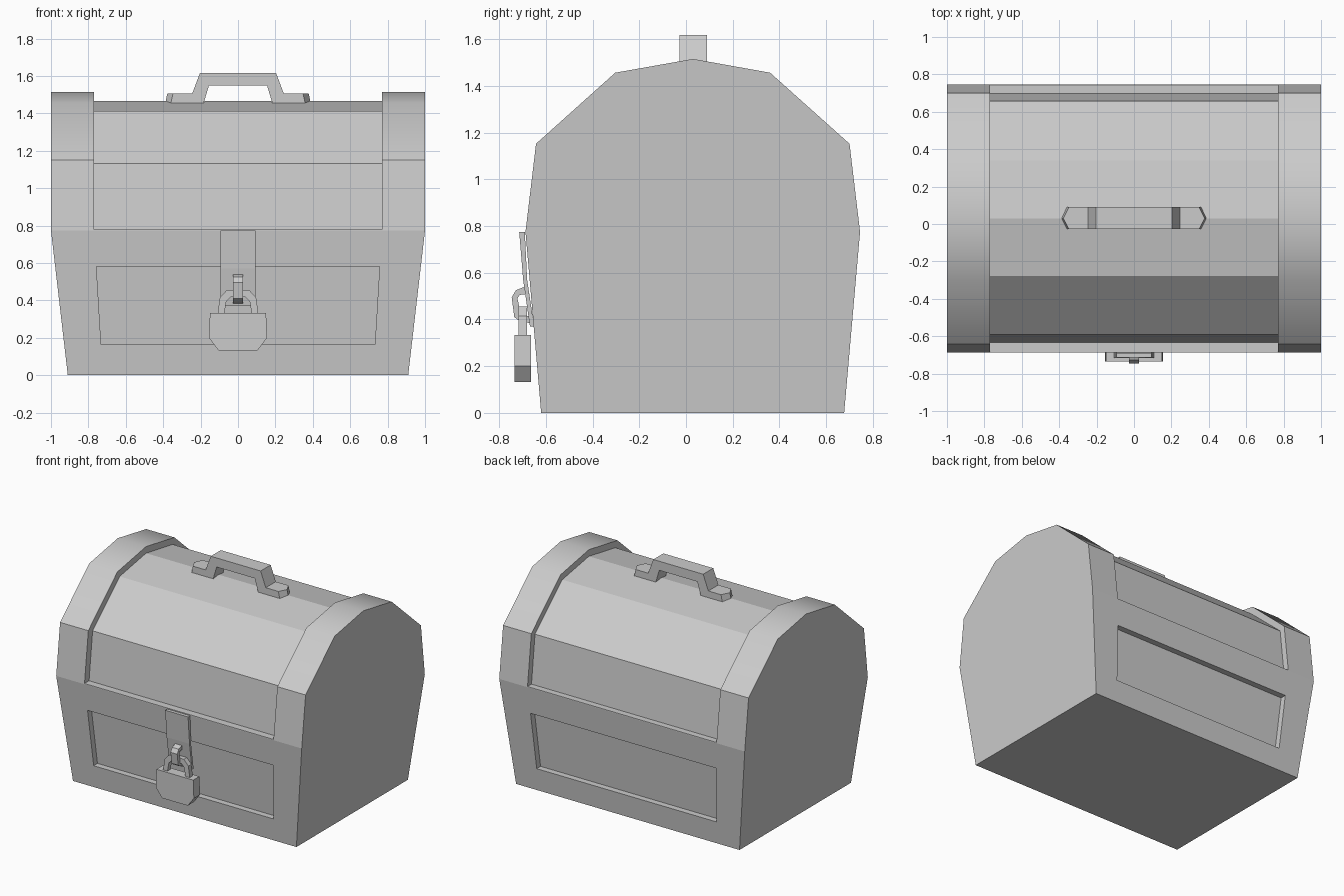
import bpy, bmesh

if "Cube" in bpy.data.objects:
    bpy.data.objects.remove(bpy.data.objects["Cube"])


def loft(name, sections):
    """Solid through a list of matching closed 3D outlines."""
    bm = bmesh.new()
    rings = [[bm.verts.new(p) for p in s] for s in sections]
    n = len(rings[0])
    for a, b in zip(rings, rings[1:]):
        for i in range(n):
            j = (i + 1) % n
            bm.faces.new((a[i], a[j], b[j], b[i]))
    bm.faces.new(rings[0])
    bm.faces.new(rings[-1])
    bmesh.ops.recalc_face_normals(bm, faces=bm.faces[:])
    me = bpy.data.meshes.new(name)
    bm.to_mesh(me)
    bm.free()
    ob = bpy.data.objects.new(name, me)
    bpy.context.collection.objects.link(ob)
    return ob


def prism_x(name, yz, x0, x1):
    return loft(name, [[(x, y, z) for y, z in yz] for x in (x0, x1)])


def prism_y(name, xz, y0, y1):
    return loft(name, [[(x, y, z) for x, z in xz] for y in (y0, y1)])


def mirrored(half):
    """Complete an open half outline (x > 0) with its mirror image."""
    return half + [(-x, z) for x, z in reversed(half)]


# Chest body: barrel-top profile, sides tapering in towards the base
profile = [(-0.62, 0), (-0.687, 0.775), (-0.642, 1.152), (-0.303, 1.456), (0.03, 1.515),
           (0.36, 1.456), (0.70, 1.152), (0.745, 0.775), (0.677, 0)]
body = loft("chest_body", [[(s * (0.91 if z == 0 else 1.0), y, z) for y, z in profile]
                           for s in (-1, 1)])

# Cutter that sinks the lid between the two end rims
lid = [(-0.633, 0.78), (-0.592, 1.132), (-0.277, 1.412), (0.03, 1.466),
       (0.34, 1.412), (0.657, 1.132), (0.698, 0.78)]
cutters = [prism_x("lid_cutter", lid + [(1, 0.78), (1, 1.8), (-1, 1.8), (-1, 0.78)], -0.77, 0.77)]

# Cutters for the recessed front and back panels, floors parallel to the wall
panel = mirrored([(0.732, 0.165), (0.757, 0.58)])
for name, s, y0 in (("front_panel_cutter", -1, 0.62), ("back_panel_cutter", 1, 0.677)):
    cutters.append(loft(name, [[(x, s * (y0 + 0.0875 * z + d), z) for x, z in panel]
                               for d in (-0.045, 0.2)]))

for c in cutters:
    mod = body.modifiers.new(c.name, 'BOOLEAN')
    mod.operation = 'DIFFERENCE'
    mod.solver = 'EXACT'
    mod.object = c
bpy.context.view_layer.objects.active = body
body.select_set(True)
for c in cutters:
    bpy.ops.object.modifier_apply(modifier=c.name)
for c in cutters:
    bpy.data.objects.remove(c)

# Rims shade smooth, lid planks stay flat
bpy.ops.object.shade_smooth_by_angle(angle=0.75)
for p in body.data.polygons:
    if abs(p.center.x) < 0.76 and p.center.z > 0.79:
        p.use_smooth = False

# Carrying handle with pointed feet
sections = []
for y, e in ((-0.027, 0.36), (0.03, 0.39), (0.09, 0.36)):
    half = [(0.155, 1.55), (0.185, 1.45), (e, 1.45), (e - 0.012, 1.505), (0.245, 1.505), (0.203, 1.617)]
    left = [(-x, z) for x, z in reversed(half)]
    sections.append([(x, y, z) for x, z in half + left])
loft("handle", sections)

# Hasp strap hanging from the lid edge
prism_x("hasp", [(-0.69, 0.775), (-0.714, 0.775), (-0.697, 0.57), (-0.668, 0.37),
                 (-0.65, 0.37), (-0.68, 0.57)], -0.093, 0.093)

# Staple loop through the hasp
prism_x("staple", [(-0.67, 0.51), (-0.69, 0.54), (-0.728, 0.525), (-0.746, 0.495), (-0.735, 0.41),
                   (-0.715, 0.395), (-0.65, 0.38), (-0.65, 0.41), (-0.705, 0.42),
                   (-0.722, 0.49), (-0.712, 0.505)], -0.027, 0.027)

# Padlock body and shackle
prism_y("padlock", mirrored([(0.105, 0.133), (0.155, 0.2), (0.15, 0.333)]), -0.735, -0.663)
prism_y("shackle", mirrored([(0.04, 0.418), (0.062, 0.395), (0.075, 0.32), (0.11, 0.32),
                             (0.097, 0.415), (0.06, 0.455)]), -0.716, -0.681)
